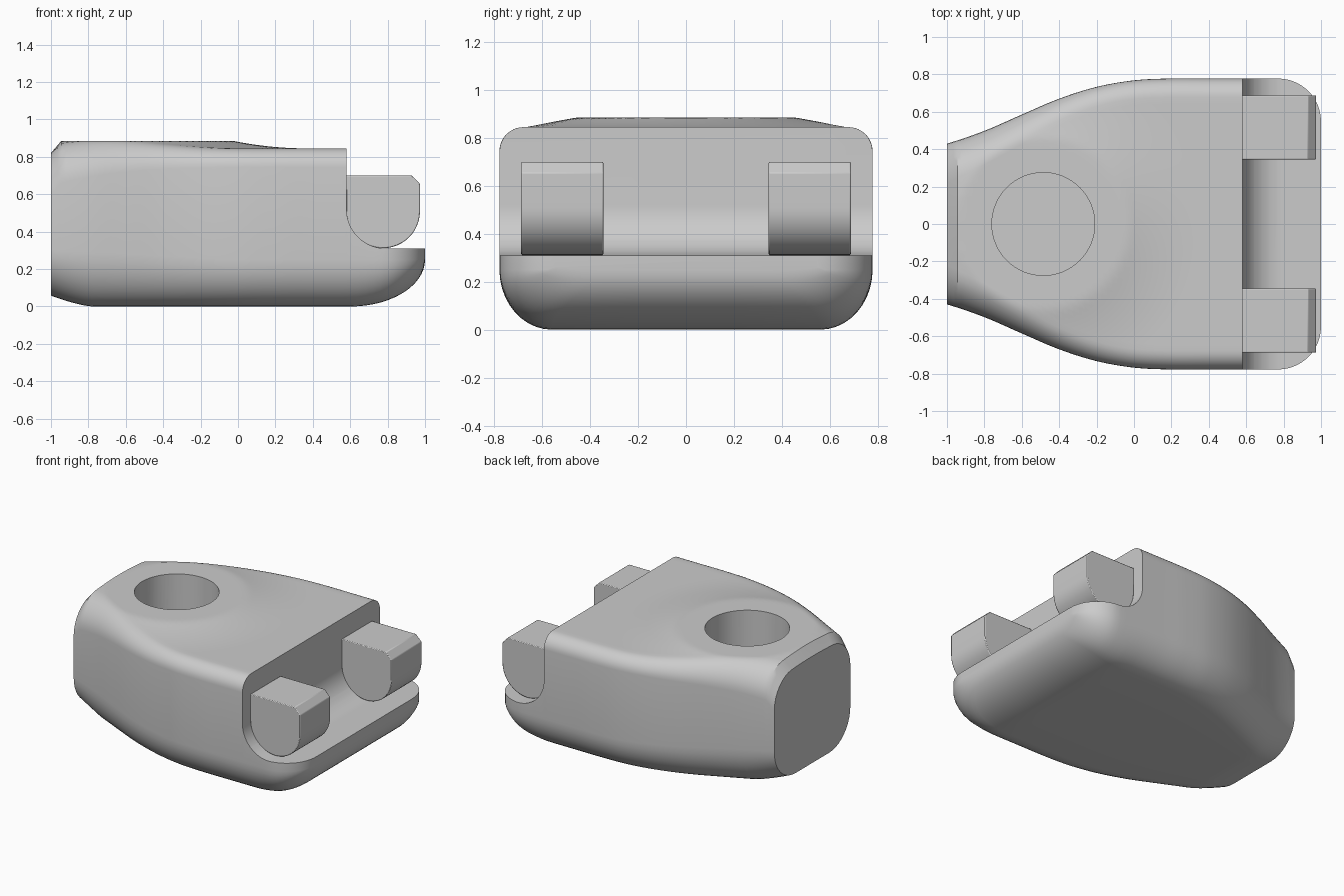
import bpy, bmesh, math

if "Cube" in bpy.data.objects:
    bpy.data.objects.remove(bpy.data.objects["Cube"])


def clamp(t):
    return max(0.0, min(1.0, t))


def new_object(name, bm):
    bmesh.ops.recalc_face_normals(bm, faces=bm.faces[:])
    mesh = bpy.data.meshes.new(name)
    bm.to_mesh(mesh)
    bm.free()
    obj = bpy.data.objects.new(name, mesh)
    bpy.context.collection.objects.link(obj)
    return obj


def extrude_y(name, profile, y0, y1):
    """Extrude an x/z outline between two y values."""
    bm = bmesh.new()
    a = [bm.verts.new((x, y0, z)) for x, z in profile]
    b = [bm.verts.new((x, y1, z)) for x, z in profile]
    n = len(a)
    bm.faces.new(a)
    bm.faces.new(b)
    for i in range(n):
        bm.faces.new((a[i], a[(i + 1) % n], b[(i + 1) % n], b[i]))
    return new_object(name, bm)


def arc(cx, cz, rx, rz, a0, a1, n):
    return [(cx + rx * math.cos(math.radians(a0 + (a1 - a0) * i / n)),
             cz + rz * math.sin(math.radians(a0 + (a1 - a0) * i / n))) for i in range(n + 1)]


def smooth_shade(obj, angle=30):
    bpy.ops.object.select_all(action='DESELECT')
    obj.select_set(True)
    bpy.context.view_layer.objects.active = obj
    bpy.ops.object.shade_smooth_by_angle(angle=math.radians(angle))


def cut(obj, cutter):
    cutter.hide_render = True
    mod = obj.modifiers.new("cut", 'BOOLEAN')
    mod.operation, mod.solver, mod.object = 'DIFFERENCE', 'EXACT', cutter
    bpy.context.view_layer.objects.active = obj
    bpy.ops.object.modifier_apply(modifier=mod.name)
    bpy.data.objects.remove(cutter)


# Body: plan half width, flared on the left and rounded at the right corners
WIDTHS = [0.43, 0.498, 0.585, 0.67, 0.733, 0.768, 0.778, 0.778]
BOSS_X, BOSS_R = -0.485, 0.46


def half_width(x):
    if x > 0.77:
        return 0.548 + 0.23 * math.sqrt(max(0, 1 - ((x - 0.77) / 0.23) ** 2))
    f = (x + 1) / 0.2
    i = min(int(f), 6)
    t = min(f - i, 1.0)
    p1, p2 = WIDTHS[i], WIDTHS[i + 1]
    p0 = WIDTHS[i - 1] if i else 2 * p1 - p2 + 0.02
    p3 = WIDTHS[min(i + 2, 7)]
    return p1 + 0.5 * t * (p2 - p0 + t * (2 * p0 - 5 * p1 + 4 * p2 - p3
                                          + t * (3 * (p1 - p2) + p3 - p0)))


def boss_height(x, y):
    t = clamp((math.hypot(x - BOSS_X, y) - BOSS_R) / 0.4)
    return 0.04 * (1 - t) ** 2


def section(x):
    """Right half of the y/z cross-section, bottom centre to top centre."""
    w = half_width(x)
    nose = clamp((x - 0.6) / 0.4)
    tail = clamp((-0.78 - x) / 0.22)
    left = clamp(-x)
    zb = 0.25 * (1 - math.sqrt(1 - nose ** 2)) + 0.058 * tail ** 1.4
    zt = 0.845 - 0.05 * clamp((-0.945 - x) / 0.055)
    ry = 0.22 + 0.02 * left
    rz = max(0.012, 0.25 + 0.05 * left - zb)
    rt = 0.1 + 0.1 * left ** 2
    pts = [(0, zb), (w * 0.3, zb)]
    pts += arc(w - ry, zb + rz, ry, rz, -90, 0, 10)
    pts += arc(w - rt, zt - rt, rt, rt, 0, 90, 8)
    pts += [((w - rt) * (1 - i / 20), zt) for i in range(1, 21)]
    return [(y, z + boss_height(x, y) * clamp((z - 0.45) / 0.39)) for y, z in pts]


def make_body():
    xs = [-1, -0.985, -0.965, -0.945] + [-0.92 + 0.03 * i for i in range(51)]
    xs += [0.6 + 0.4 * math.sin(math.radians(a)) for a in range(6, 91, 6)]
    bm = bmesh.new()
    rings = []
    for x in xs:
        half = section(x)
        loop = half + [(-y, z) for y, z in half[-2:0:-1]]
        rings.append([bm.verts.new((x, y, z)) for y, z in loop])
    for a, b in zip(rings, rings[1:]):
        n = len(a)
        for i in range(n):
            j = (i + 1) % n
            bm.faces.new((a[i], a[j], b[j], b[i]))
    bm.faces.new(rings[0])
    bm.faces.new(rings[-1])
    return new_object("body", bm)


body = make_body()

# Step across the right end with a rounded inner corner
step = [(0.58, 1.2)] + arc(0.79, 0.52, 0.21, 0.21, 180, 270, 14) + [(1.2, 0.31), (1.2, 1.2)]
cut(body, extrude_y("step_cutter", step, -1, 1))

# Blind round socket in the raised pad
bpy.ops.mesh.primitive_cylinder_add(vertices=64, radius=0.275, depth=1,
                                    location=(BOSS_X, 0, 0.31 + 0.5))
cut(body, bpy.context.object)
smooth_shade(body)

# Two lugs seated in the step, rounded underneath
lug = [(0.578, 0.70), (0.93, 0.70), (0.973, 0.655)]
lug += arc(0.776, 0.51, 0.197, 0.198, 0, -180, 24)
for side, name in ((-1, "front_lug"), (1, "back_lug")):
    obj = extrude_y(name, lug, side * 0.345, side * 0.688)
    bevel = obj.modifiers.new("soft_edges", 'BEVEL')
    bevel.width, bevel.segments = 0.005, 2
    bevel.limit_method, bevel.angle_limit = 'ANGLE', math.radians(30)
    smooth_shade(obj)
